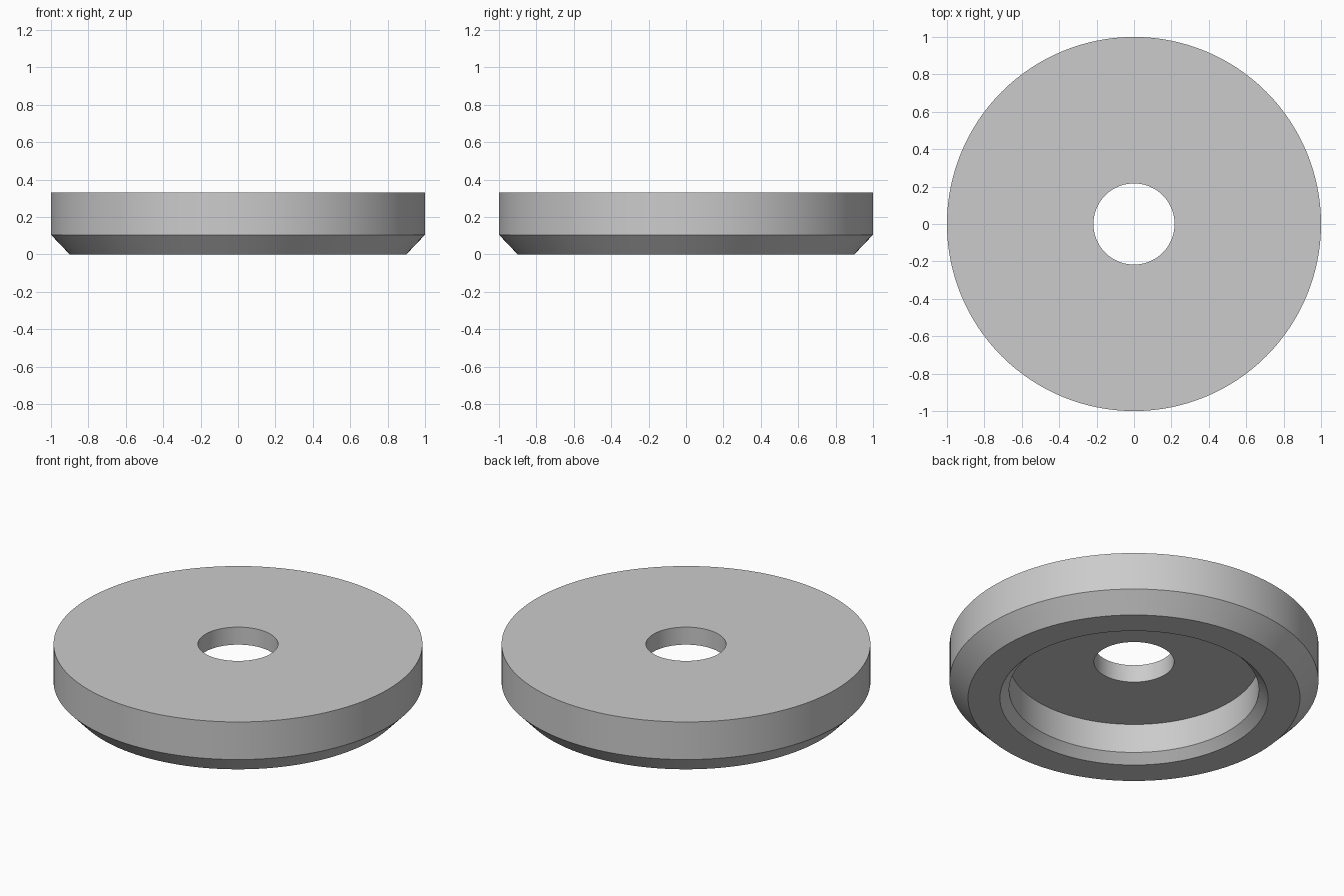
import bpy
import bmesh
import math

cube = bpy.data.objects.get("Cube")
if cube:
    bpy.data.objects.remove(cube, do_unlink=True)

# Single plain grey finish
grey = bpy.data.materials.new("light_grey")
grey.use_nodes = True
colour = (0.6, 0.6, 0.6, 1)
grey.diffuse_color = colour
grey.node_tree.nodes["Principled BSDF"].inputs["Base Color"].default_value = colour

# Closed cross-section (radius, height), running up the outside and back down the bore
PROFILE = [
    (0.90, 0), (1, 0.105),          # outer bottom chamfer
    (1, 0.33), (0.217, 0.33),       # outer wall and flat top
    (0.217, 0.225),                 # centre hole
    (0.677, 0.225), (0.677, 0.05),  # recess ceiling and wall
    (0.727, 0),                     # recess lead-in chamfer
]
STEPS = 128


def lathe(name, profile, material):
    """Revolve a closed profile about the z axis."""
    bm = bmesh.new()
    verts = [bm.verts.new((r, 0, z)) for r, z in profile]
    edges = [bm.edges.new((a, b)) for a, b in zip(verts, verts[1:] + verts[:1])]
    bmesh.ops.spin(bm, geom=verts + edges, axis=(0, 0, 1), cent=(0, 0, 0),
                   angle=math.tau, steps=STEPS, use_merge=True)
    bmesh.ops.remove_doubles(bm, verts=bm.verts, dist=1e-5)
    bmesh.ops.recalc_face_normals(bm, faces=bm.faces)
    mesh = bpy.data.meshes.new(name)
    bm.to_mesh(mesh)
    bm.free()
    mesh.materials.append(material)
    obj = bpy.data.objects.new(name, mesh)
    bpy.context.collection.objects.link(obj)
    return obj


# Chamfered disc with a recessed underside and a centre hole
disc = lathe("recessed_disc", PROFILE, grey)
bpy.ops.object.select_all(action="DESELECT")
disc.select_set(True)
bpy.context.view_layer.objects.active = disc
bpy.ops.object.shade_smooth_by_angle(angle=math.radians(30))
